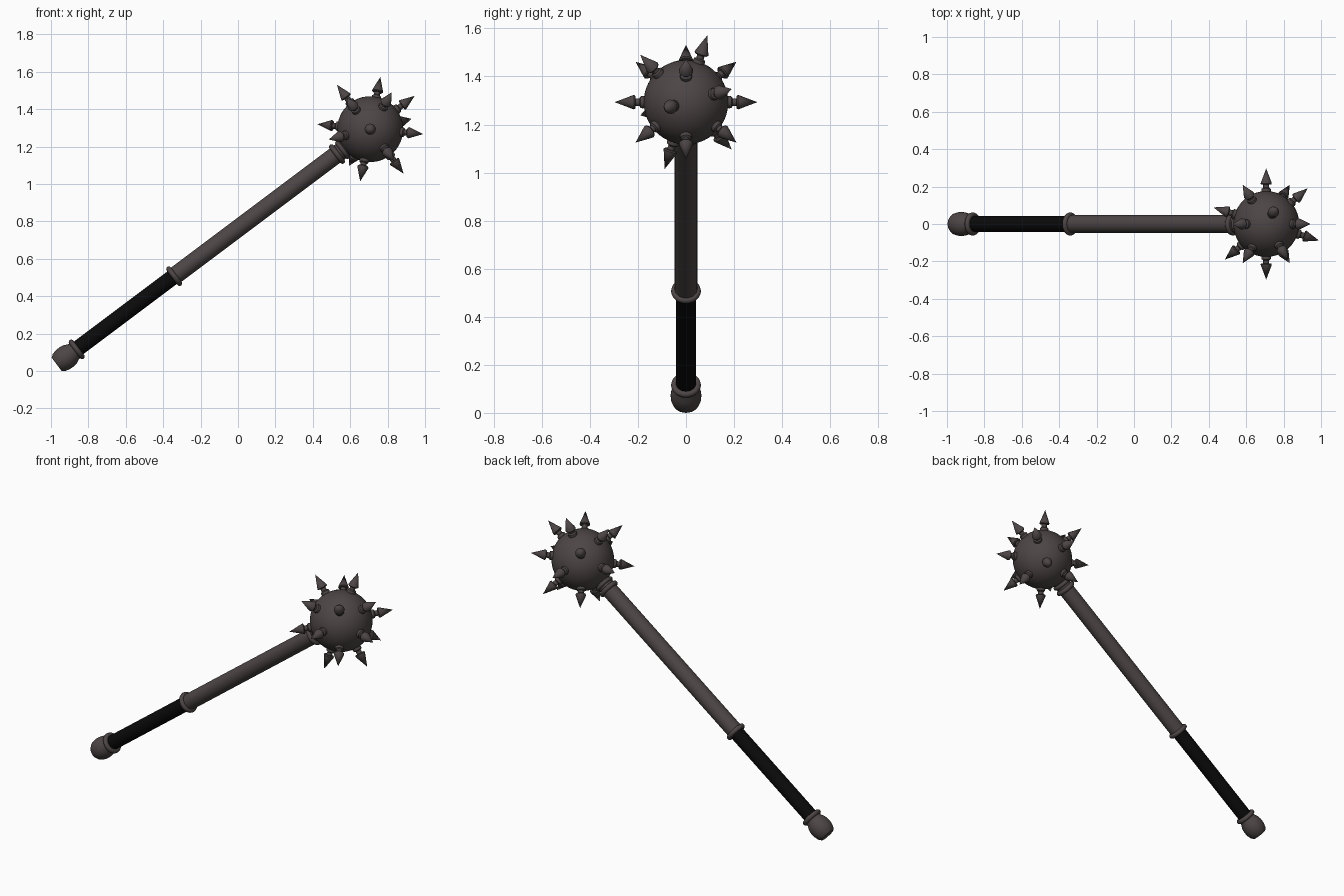
import bpy, bmesh
from math import sin, cos, pi, radians
from mathutils import Vector, Matrix

if "Cube" in bpy.data.objects:
    bpy.data.objects.remove(bpy.data.objects["Cube"])


def make_material(name, color, roughness):
    mat = bpy.data.materials.new(name)
    mat.use_nodes = True
    mat.diffuse_color = color
    bsdf = mat.node_tree.nodes["Principled BSDF"]
    bsdf.inputs["Base Color"].default_value = color
    bsdf.inputs["Roughness"].default_value = roughness
    return mat


metal = make_material("dark iron", (0.075, 0.060, 0.060, 1), 0.6)
leather = make_material("black leather", (0.003, 0.003, 0.003, 1), 0.8)

# Weapon frame: local z runs along the shaft, origin at the ball centre
CENTRE = Vector((0.707, 0, 1.293))
AXIS = Vector((0.8, 0, 0.6))
SIDE = Vector((-0.6, 0, 0.8))
ACROSS = Vector((0, 1, 0))
BALL_R = 0.176


def finish(bm, name, mat, direction):
    """Turn a bmesh into a smooth object aimed along a direction."""
    bmesh.ops.recalc_face_normals(bm, faces=bm.faces)
    mesh = bpy.data.meshes.new(name)
    bm.to_mesh(mesh)
    bm.free()
    mesh.materials.append(mat)
    obj = bpy.data.objects.new(name, mesh)
    bpy.context.collection.objects.link(obj)
    turn = direction.to_track_quat('Z', 'Y').to_matrix().to_4x4()
    obj.matrix_world = Matrix.Translation(CENTRE) @ turn
    bpy.ops.object.select_all(action='DESELECT')
    obj.select_set(True)
    bpy.context.view_layer.objects.active = obj
    bpy.ops.object.shade_smooth_by_angle(angle=radians(35))
    return obj


def lathe(name, profile, mat, direction=AXIS, steps=32):
    """Revolve (radius, height) points around local z."""
    bm = bmesh.new()
    verts = [bm.verts.new((r, 0, h)) for r, h in profile]
    edges = [bm.edges.new(pair) for pair in zip(verts, verts[1:])]
    bmesh.ops.spin(bm, geom=verts + edges, cent=(0, 0, 0), axis=(0, 0, 1),
                   angle=2 * pi, steps=steps)
    bmesh.ops.remove_doubles(bm, verts=bm.verts, dist=1e-5)
    return finish(bm, name, mat, direction)


def collar(name, height, radius, thickness):
    """Rounded ring around the shaft."""
    points = [(radius - thickness + thickness * cos(a), height + thickness * sin(a))
              for a in (2 * pi * i / 12 for i in range(13))]
    return lathe(name, points, metal)


# Ball head
ball = bmesh.new()
bmesh.ops.create_uvsphere(ball, u_segments=48, v_segments=24, radius=BALL_R)
finish(ball, "ball_head", metal, AXIS)

# Shaft and grip
lathe("shaft", [(0, -1.32), (0.047, -1.32), (0.047, -0.1), (0, -0.1)], metal)
lathe("grip", [(0, -1.98), (0.042, -1.98), (0.042, -1.31), (0, -1.31)], leather)

# Collars along the shaft
collar("head_collar_lower", -0.222, 0.062, 0.014)
collar("head_collar_upper", -0.185, 0.058, 0.012)
collar("middle_collar", -1.31, 0.062, 0.014)
collar("pommel_collar", -1.962, 0.062, 0.014)

# Pommel: rounded knob with a flat end
lathe("pommel", [(0, -2.096), (0.044, -2.096), (0.056, -2.08), (0.063, -2.055),
                 (0.064, -2.03), (0.060, -2.005), (0.050, -1.985),
                 (0.045, -1.965), (0, -1.965)], metal)

# Spike: base ring, neck and pointed head
SPIKE = [(0, 0.16), (0.023, 0.165), (0.026, 0.180), (0.024, 0.189), (0.016, 0.194),
         (0.016, 0.210), (0.026, 0.211), (0.030, 0.216), (0.028, 0.223), (0, 0.297)]


def spike(name, along, angle):
    ring = SIDE * cos(angle) + ACROSS * sin(angle)
    lathe(name, SPIKE, metal, AXIS * sin(along) + ring * cos(along), 16)


# Eight spikes round the middle, four above, four below, one at the top
for i in range(8):
    spike(f"middle_spike_{i + 1}", 0, i * pi / 4)
for i in range(4):
    angle = radians(25) + i * pi / 2
    spike(f"upper_spike_{i + 1}", pi / 4, angle)
    spike(f"lower_spike_{i + 1}", -pi / 4, angle)
spike("top_spike", pi / 2, 0)
